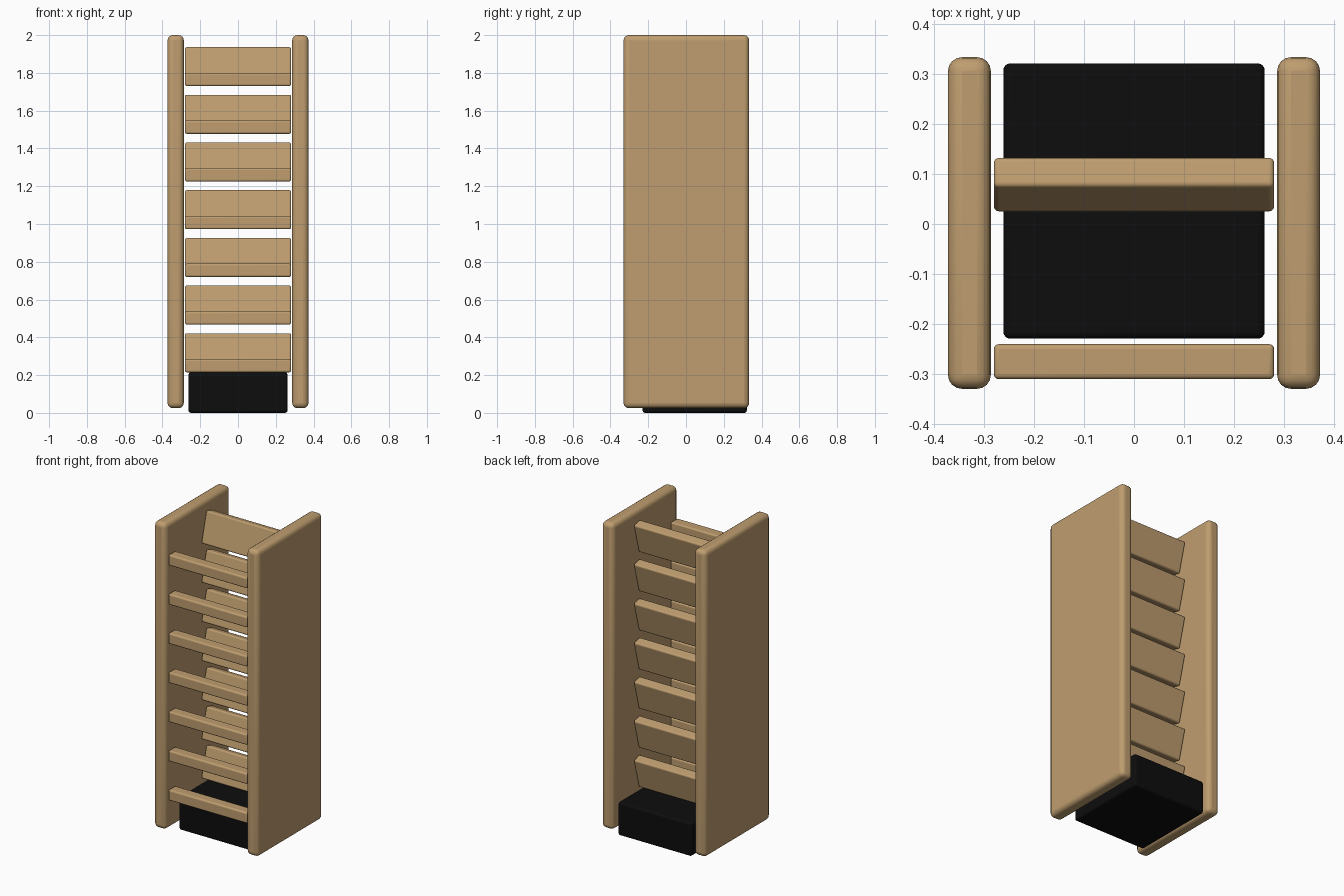
import bpy
import math

if "Cube" in bpy.data.objects:
    bpy.data.objects.remove(bpy.data.objects["Cube"])


def material(name, color):
    mat = bpy.data.materials.new(name)
    mat.use_nodes = True
    mat.diffuse_color = color
    mat.node_tree.nodes["Principled BSDF"].inputs["Base Color"].default_value = color
    return mat


wood = material("light_wood", (0.52, 0.34, 0.16, 1))
black = material("matte_black", (0.004, 0.004, 0.004, 1))


def rounded_box(name, size, center, mat, radius, tilt=0.0):
    """Box with rounded edges, tilted about the x axis."""
    bpy.ops.mesh.primitive_cube_add(size=1, location=center)
    obj = bpy.context.object
    obj.name = name
    obj.scale = size
    bpy.ops.object.transform_apply(location=False, rotation=False, scale=True)
    obj.rotation_euler.x = tilt
    bevel = obj.modifiers.new("rounded_edges", "BEVEL")
    bevel.width = radius
    bevel.segments = 4
    obj.data.materials.append(mat)
    bpy.ops.object.shade_smooth_by_angle(angle=math.radians(35))
    return obj


# Tall side panels
for side, sign in (("left", 1), ("right", -1)):
    rounded_box(f"{side}_panel", (0.086, 0.665, 1.975),
                (sign * 0.33, 0.002, 1.0125), wood, 0.028)

# Low base block
rounded_box("base_block", (0.524, 0.552, 0.215), (0, 0.046, 0.1075), black, 0.014)

# Shelves: a front rail and a leaning back slat on each level
for level in range(7):
    z = 0.215 + level * 0.2525
    rounded_box(f"front_rail_{level + 1}", (0.562, 0.07, 0.07),
                (0, -0.276, z + 0.035), wood, 0.01)
    rounded_box(f"back_slat_{level + 1}", (0.562, 0.062, 0.2),
                (0, 0.079, z + 0.104), wood, 0.01, tilt=math.radians(-15))
